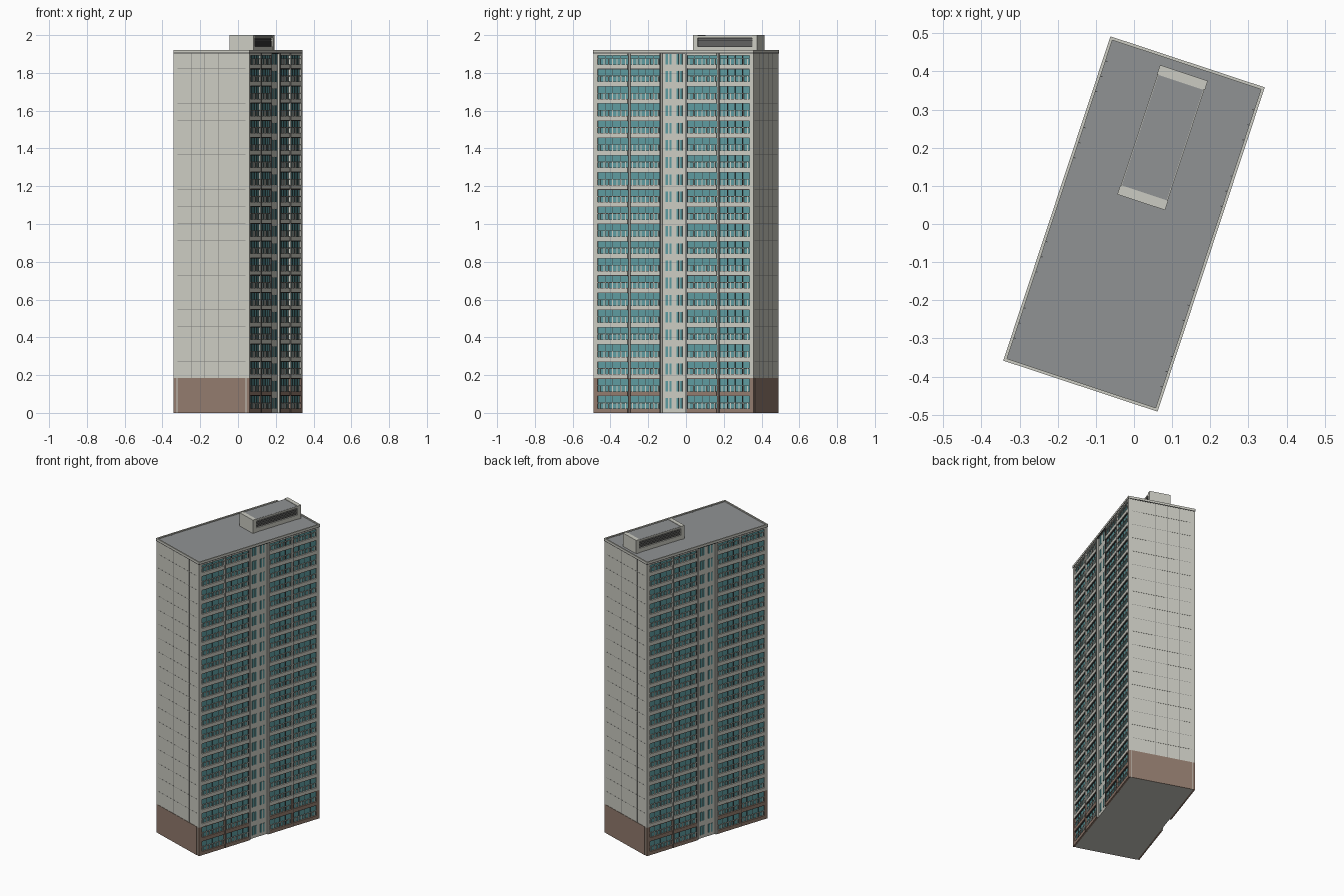
import bpy, bmesh, math
from mathutils import Matrix, Vector

if "Cube" in bpy.data.objects:
    bpy.data.objects.remove(bpy.data.objects["Cube"])

TURN = math.radians(-18.3)          # the block stands turned on its plot
FLOORS, PITCH = 21, 0.0911
ROOF = 1.913
BASE = 0.185                        # top of the brown plinth
BAYS = [(-0.424, -0.257), (-0.241, -0.074), (0.074, 0.241), (0.257, 0.424)]


def material(name, rgb):
    m = bpy.data.materials.new(name)
    m.diffuse_color = (*rgb, 1)
    m.use_nodes = True
    m.node_tree.nodes["Principled BSDF"].inputs["Base Color"].default_value = m.diffuse_color
    return m


WALL = material("pale wall", (0.60, 0.60, 0.54))
BROWN = material("brown plinth", (0.29, 0.20, 0.155))
GLASS = material("teal glass", (0.11, 0.33, 0.35))
GREY = material("roof grey", (0.28, 0.29, 0.295))
DARK = material("dark trim", (0.06, 0.06, 0.06))
JOINT = material("joint grey", (0.22, 0.22, 0.21))


def boxes(name, mat, items):
    """One object from many boxes, each given as x, y and z ranges."""
    bm = bmesh.new()
    for x, y, z in items:
        size = Vector((abs(x[1] - x[0]), abs(y[1] - y[0]), abs(z[1] - z[0])))
        mid = Vector((sum(x) / 2, sum(y) / 2, sum(z) / 2))
        bmesh.ops.create_cube(bm, size=1, matrix=Matrix.Translation(mid) @ Matrix.Diagonal((*size, 1)))
    me = bpy.data.meshes.new(name)
    bm.to_mesh(me)
    bm.free()
    me.materials.append(mat)
    ob = bpy.data.objects.new(name, me)
    ob.rotation_euler.z = TURN
    bpy.context.collection.objects.link(ob)
    return ob


def sides(x0, x1):
    """The same depth range on the two long sides."""
    return [(x0, x1), (-x1, -x0)]


# Main body and roof
boxes("body", WALL, [((-0.2, 0.2), (-0.444, 0.444), (0, ROOF - 0.005))])
boxes("roof", GREY, [((-0.206, 0.206), (-0.441, 0.441), (ROOF - 0.012, ROOF))])

# Parapet rim with a dark drip edge under it
for name, mat, out, z in (("parapet", WALL, 0.213, (1.907, 1.92)), ("drip_edge", DARK, 0.2125, (1.902, 1.907))):
    end = out + 0.2345
    boxes(name, mat, [(x, (-end, end), z) for x in sides(out - 0.008, out)]
          + [((-out, out), y, z) for y in sides(end - 0.008, end)])

# Columns at the corners, fins between the bays and the stair strip
columns, column_base, pipes = [], [], []
for x in sides(0.195, 0.211):
    for s in (-1, 1):
        for a, b in ((0.424, 0.446), (0.243, 0.255)):
            y = (s * a, s * b)
            columns.append((x, y, (BASE, 1.905)))
            column_base.append((x, y, (0, BASE)))
        columns.append((x, (s * 0.064, s * 0.074), (0, 1.905)))
for x in sides(0.2, 0.2125):
    for s in (-1, 1):
        pipes.append((x, (s * 0.2475, s * 0.2505), (0, 1.905)))
        pipes.append((x, (s * 0.0735, s * 0.0765), (0, 1.905)))
boxes("column", WALL, columns)
boxes("column_base", BROWN, column_base)
boxes("downpipe", DARK, pipes)

# Glazing behind the balconies
boxes("bay_glass", GLASS, [(x, y, (0.01, 1.9)) for x in sides(0.199, 0.202) for y in BAYS])

# Balcony fronts, rails, posts and window frames on every floor
fronts, low_fronts, rails, posts, frames, soffits = [], [], [], [], [], []
for f in range(FLOORS):
    z = f * PITCH
    for a, b in BAYS:
        for x in sides(0.199, 0.211):
            (low_fronts if f < 2 else fronts).append((x, (a, b), (z, z + 0.023)))
        if f == 1:                  # plinth band above the second floor
            low_fronts += [(x, (a, b), (0.1815, BASE)) for x in sides(0.199, 0.2112)]
        rails += [(x, (a, b), (z + 0.051, z + 0.055)) for x in sides(0.206, 0.210)]
        n = 7
        for k in range(n):
            c = a + (b - a) * (k + 0.5) / n
            posts += [(x, (c - 0.0025, c + 0.0025), (z + 0.023, z + 0.051)) for x in sides(0.206, 0.209)]
        for k in (1, 2, 3):
            c = a + (b - a) * k / 4
            frames += [(x, (c - 0.0012, c + 0.0012), (z + 0.023, z + PITCH)) for x in sides(0.2, 0.2045)]
        soffits += [(x, (a, b), (z + PITCH - 0.003, z + PITCH)) for x in sides(0.2, 0.2085) if f < FLOORS - 1]
boxes("balcony_front", WALL, fronts)
boxes("balcony_front_low", BROWN, low_fronts)
boxes("balcony_rail", WALL, rails)
boxes("balcony_post", WALL, posts)
boxes("window_frame", DARK, frames)
boxes("balcony_shadow_trim", DARK, soffits)
boxes("top_band", WALL, [(x, y, (1.893, 1.905)) for x in sides(0.199, 0.211) for y in BAYS])

# Narrow stair windows in the centre strip
stair = []
for f in range(FLOORS):
    z = f * PITCH
    for x in sides(0.2, 0.203):
        for s in (-1, 1):
            for a, b in ((0.014, 0.026), (0.034, 0.046)):
                stair.append((x, (s * a, s * b), (z + 0.022, z + 0.078)))
boxes("stair_window", GLASS, stair)

# End walls: edge strips, brown plinth and panel joints
boxes("end_wall", WALL, [((-0.2, 0.2), y, (0, 1.905)) for y in sides(0.44, 0.4455)])
boxes("end_plinth", BROWN, [((-0.19, 0.19), y, (0, BASE)) for y in sides(0.44, 0.4475)])
joints = []
for y in sides(0.44, 0.446):
    joints += [((-0.19, 0.19), y, (f * PITCH - 0.0009, f * PITCH + 0.0009)) for f in range(3, FLOORS)]
    joints += [((u - 0.001, u + 0.001), y, (BASE, 1.905)) for u in (-0.114, -0.038, 0.038, 0.114)]
boxes("panel_joint", JOINT, joints)

# Rooftop plant housing: end blocks, louvred sides and lid
boxes("housing_end", WALL, [((-0.066, 0.066), y, (ROOF - 0.01, 2.0)) for y in ((0.06, 0.086), (0.391, 0.417))])
boxes("housing_core", DARK, [((-0.056, 0.056), (0.08, 0.4), (ROOF - 0.01, 1.985))])
boxes("housing_sill", WALL, [((-0.064, 0.064), (0.08, 0.4), (ROOF - 0.01, 1.94))])
boxes("housing_lid_edge", WALL, [(x, (0.086, 0.391), (1.985, 1.996)) for x in sides(0.059, 0.0645)])
boxes("housing_lid", GREY, [((-0.062, 0.062), (0.086, 0.391), (1.984, 1.997))])
boxes("louvre", JOINT, [(x, (0.086, 0.391), (1.946 + 0.01 * k, 1.950 + 0.01 * k))
                        for x in sides(0.054, 0.061) for k in range(4)])
